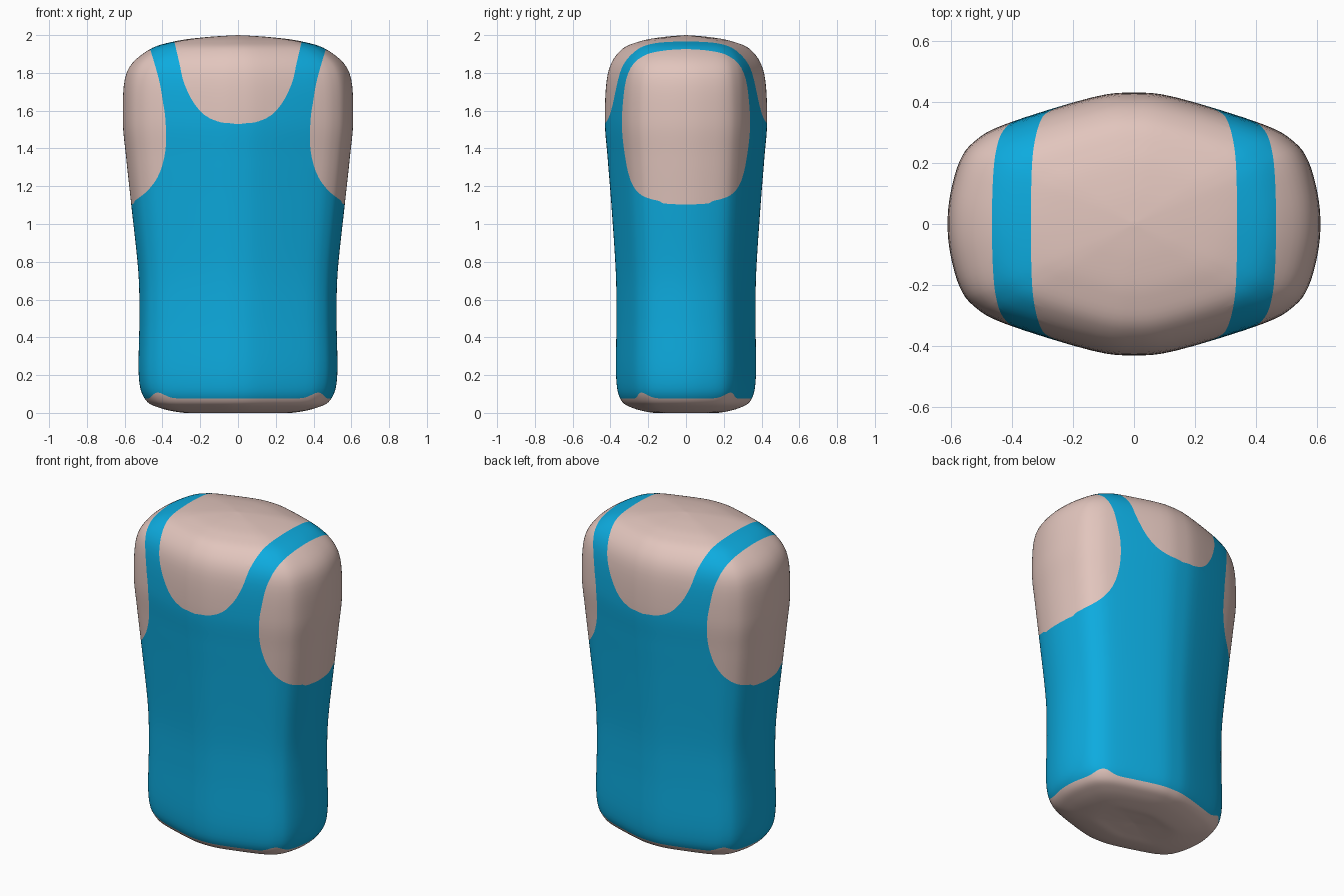
import bpy, bmesh, math
from mathutils import Vector

if "Cube" in bpy.data.objects:
    bpy.data.objects.remove(bpy.data.objects["Cube"])


def material(name, rgb):
    m = bpy.data.materials.new(name)
    m.diffuse_color = (*rgb, 1)
    m.use_nodes = True
    m.node_tree.nodes["Principled BSDF"].inputs["Base Color"].default_value = m.diffuse_color
    return m


def smooth_curve(pts, steps, closed=False):
    """Catmull-Rom curve through the points."""
    pts = [Vector(p) for p in pts]
    n = len(pts)
    get = (lambda i: pts[i % n]) if closed else (lambda i: pts[max(0, min(n - 1, i))])
    out = []
    for i in range(n if closed else n - 1):
        a, b, c, d = (get(i + k) for k in (-1, 0, 1, 2))
        for s in range(steps):
            t = s / steps
            out.append(0.5 * (2 * b + (c - a) * t + (2 * a - 5 * b + 4 * c - d) * t * t
                              + (3 * b - a - 3 * c + d) * t ** 3))
    if not closed:
        out.append(pts[-1])
    return out


def lerp_table(table, z):
    if z <= table[0][0]:
        return table[0][1]
    for (z0, v0), (z1, v1) in zip(table, table[1:]):
        if z <= z1:
            return v0 + (v1 - v0) * (z - z0) / (z1 - z0)
    return table[-1][1]


# Body profile: height, half width, half depth
profile = [(.012, 0, 0), (.004, .15, .10), (0, .28, .17), (.025, .41, .28), (.07, .49, .345),
           (.19, .525, .37), (.5, .522, .368), (.75, .528, .372), (1.1, .565, .395),
           (1.35, .592, .415), (1.56, .61, .43), (1.8, .59, .413), (1.92, .475, .345),
           (1.968, .33, .24), (1.99, .16, .12), (2, 0, 0)]
# Quarter of the cross-section, mirrored to a full ring
quarter = [(1, 0), (.985, .23), (.935, .48), (.855, .63), (.69, .76), (.23, .962), (0, 1)]
half = quarter + [(-x, y) for x, y in quarter[-2::-1]]
ring = half + [(x, -y) for x, y in half[-2:0:-1]]

# Edges of the top: height, distance from the middle
arm_edge = smooth_curve([(1.0, .9), (1.1, .575), (1.12, .55), (1.18, .475), (1.27, .415), (1.4, .383),
                         (1.55, .384), (1.65, .398), (1.75, .415), (1.85, .442), (1.925, .465)], 5)
neck_edge = smooth_curve([(1.45, -.5), (1.528, 0), (1.538, .09), (1.575, .175), (1.65, .24),
                          (1.75, .287), (1.85, .31), (1.965, .337)], 5)


def skin_field(p):
    """Positive on bare skin, negative on the fabric."""
    x, y = abs(p.x), abs(p.y)
    arm = x - lerp_table(arm_edge, p.z)
    neck = lerp_table(neck_edge, p.z) - x
    bump = math.exp(-((x - .42) ** 2 + (y - .23) ** 2) / .003)
    hem = .076 + .032 * bump - p.z
    return max(arm, neck, hem)


# Loft the body
bm = bmesh.new()
section = smooth_curve(ring, 4, closed=True)
rows = [[bm.verts.new((s.x * r.y, s.y * r.z, r.x)) for s in section]
        for r in smooth_curve(profile, 6)]
n = len(section)
for lo, hi in zip(rows, rows[1:]):
    for i in range(n):
        j = (i + 1) % n
        bm.faces.new((lo[i], lo[j], hi[j], hi[i]))
bmesh.ops.remove_doubles(bm, verts=bm.verts, dist=1e-5)
bmesh.ops.triangulate(bm, faces=bm.faces)

# Cut the fabric outline into the surface
cut_verts = []
for e in list(bm.edges):
    v0, v1 = e.verts
    a, b = v0.co.copy(), v1.co.copy()
    fa = skin_field(a) > 0
    if fa == (skin_field(b) > 0):
        continue
    lo, hi = 0.0, 1.0
    for _ in range(12):
        mid = (lo + hi) / 2
        if (skin_field(a.lerp(b, mid)) > 0) == fa:
            lo = mid
        else:
            hi = mid
    cut_verts.append(bmesh.utils.edge_split(e, v0, min(.97, max(.03, lo)))[1])
marked = set(cut_verts)
for f in list(bm.faces):
    hits = [v for v in f.verts if v in marked]
    if len(hits) == 2:
        bmesh.utils.face_split(f, hits[0], hits[1])

# Colour by side of the outline
for f in bm.faces:
    f.smooth = True
    own = [v for v in f.verts if v not in marked]
    f.material_index = 0 if sum(skin_field(v.co) > 0 for v in own) * 2 > len(own) else 1
bmesh.ops.recalc_face_normals(bm, faces=bm.faces)

mesh = bpy.data.meshes.new("torso")
bm.to_mesh(mesh)
bm.free()
mesh.materials.append(material("skin", (.76, .56, .51)))
mesh.materials.append(material("blue fabric", (.004, .41, .74)))
torso = bpy.data.objects.new("torso", mesh)
bpy.context.collection.objects.link(torso)
